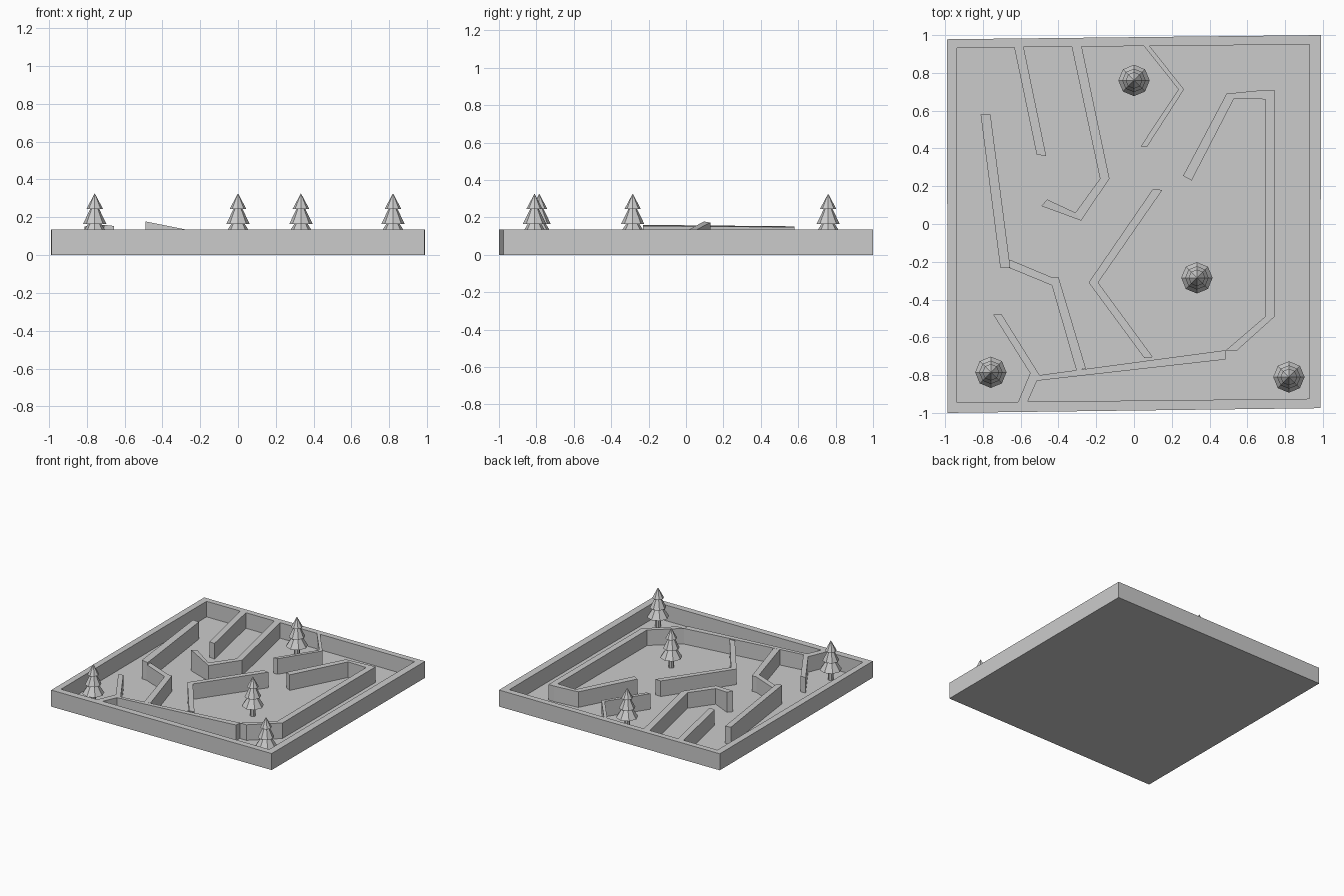
import bpy
from math import cos, sin, pi

if "Cube" in bpy.data.objects:
    bpy.data.objects.remove(bpy.data.objects["Cube"])

WALL_TOP = 0.135
FLOOR = 0.008


def make(name, verts, faces):
    mesh = bpy.data.meshes.new(name)
    mesh.from_pydata(verts, [], faces)
    obj = bpy.data.objects.new(name, mesh)
    bpy.context.collection.objects.link(obj)
    return obj


def stack(name, rings):
    """Skin a list of equal-length vertex rings and cap both ends."""
    n = len(rings[0])
    faces = [tuple(reversed(range(n)))]
    for k in range(len(rings) - 1):
        for i in range(n):
            j = (i + 1) % n
            faces.append((k * n + i, k * n + j, (k + 1) * n + j, (k + 1) * n + i))
    faces.append(tuple(range((len(rings) - 1) * n, len(rings) * n)))
    return make(name, [v for r in rings for v in r], faces)


def wall(name, pts, tops=None):
    """Upright wall from a plan outline, optionally with a sloping top."""
    area = sum(a[0] * b[1] - b[0] * a[1] for a, b in zip(pts, pts[1:] + pts[:1]))
    tops = tops or [WALL_TOP] * len(pts)
    if area < 0:
        pts, tops = pts[::-1], tops[::-1]
    return stack(name, [[(x, y, FLOOR / 2) for x, y in pts],
                        [(x, y, t) for (x, y), t in zip(pts, tops)]])


# tray: outer skin, rim, inner skin and floor in one mesh
outer = [(-0.987, -1.0), (0.987, -0.975), (0.99, 1.0), (-0.99, 0.978)]
inner = [(-0.937, -0.945), (0.93, -0.925), (0.93, 0.95), (-0.937, 0.933)]
stack("tray", [[(x, y, z) for x, y in loop] for loop, z in
               ((outer, 0), (outer, WALL_TOP), (inner, WALL_TOP), (inner, FLOOR))])

# maze walls
wall("back_left_wall", [(-.635, .94), (-.585, .94), (-.465, .36), (-.515, .367)])
wall("back_middle_wall", [(-.33, .94), (-.277, .94), (-.13, .24), (-.28, .018),
                          (-.31, .06), (-.18, .24)])
wall("sloping_stub_wall", [(-.46, .13), (-.49, .095), (-.28, .018), (-.31, .06)],
     [.172, .178, .136, .136])
wall("back_right_wall", [(.05, .945), (.08, .945), (.265, .713), (.07, .41),
                         (.035, .41), (.235, .713)])
wall("right_hook_wall", [(.49, .69), (.695, .71), (.745, .71), (.745, -.49), (.545, -.67),
                         (.485, -.67), (.695, -.49), (.695, .66), (.53, .665),
                         (.305, .23), (.26, .255)])
wall("front_wall", [(.485, -.668), (-.50, -.80), (-.515, -.83), (.485, -.717)])
wall("centre_wall", [(.10, .185), (.15, .18), (-.19, -.31), (.10, -.705),
                     (.055, -.71), (-.24, -.31)])
wall("left_tilted_wall", [(-.812, .58), (-.76, .58), (-.655, -.23), (-.708, -.23)],
     [.152, .148, .154, .160])
wall("left_bent_wall", [(-.655, -.19), (-.44, -.28), (-.40, -.28), (-.255, -.765),
                        (-.305, -.775), (-.435, -.325), (-.69, -.22)])
wall("front_left_wall", [(-.745, -.48), (-.70, -.48), (-.50, -.80), (-.565, -.945),
                         (-.615, -.945), (-.55, -.79)])

# eight-sided trees: trunk, then three flared tiers as one profile
PROFILE = [(.022, .005), (.022, .09), (.083, .09), (.032, .17), (.062, .165),
           (.022, .247), (.044, .244), (.001, .325)]
for i, (cx, cy) in enumerate([(0, .76), (.333, -.285), (-.758, -.785), (.82, -.81)]):
    stack(f"tree_{i + 1}", [[(cx + r * cos(k * pi / 4), cy + r * sin(k * pi / 4), z)
                             for k in range(8)] for r, z in PROFILE])
